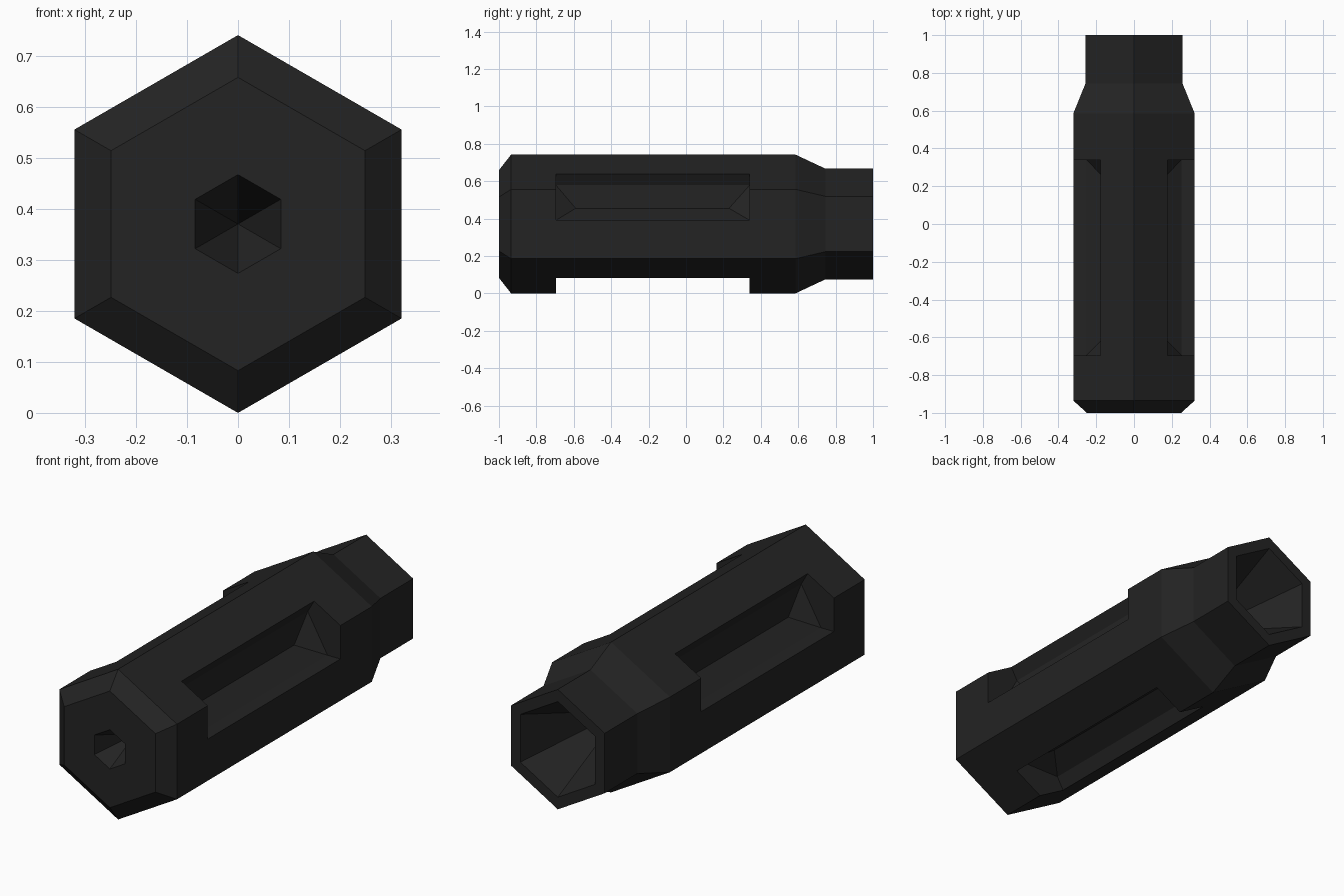
import bpy, bmesh, math
from mathutils import Vector

if "Cube" in bpy.data.objects:
    bpy.data.objects.remove(bpy.data.objects["Cube"])

CZ = 0.371
black = bpy.data.materials.new("matte black")
black.diffuse_color = (0.017, 0.017, 0.017, 1)
black.use_nodes = True
black.node_tree.nodes["Principled BSDF"].inputs["Base Color"].default_value = black.diffuse_color


def finish(bm, name):
    bmesh.ops.recalc_face_normals(bm, faces=bm.faces)
    me = bpy.data.meshes.new(name)
    bm.to_mesh(me)
    bm.free()
    me.materials.append(black)
    ob = bpy.data.objects.new(name, me)
    bpy.context.collection.objects.link(ob)
    return ob


# Hexagonal body: stacked rings, with conical holes at front and back
profile = [(-1, 0.097), (-1, 0.288), (-0.935, 0.371), (0.585, 0.371),
           (0.745, 0.296), (1, 0.296), (1, 0.236)]
bm = bmesh.new()
rings = []
for y, r in profile:
    rings.append([bm.verts.new((r * math.cos(a), y, CZ + r * math.sin(a)))
                  for a in (math.radians(30 + 60 * i) for i in range(6))])
front_tip = bm.verts.new((0, -0.8, CZ))
back_tip = bm.verts.new((0, 0.5, CZ))
for i in range(6):
    j = (i + 1) % 6
    for a, b in zip(rings, rings[1:]):
        bm.faces.new((a[i], a[j], b[j], b[i]))
    bm.faces.new((rings[0][i], rings[0][j], front_tip))
    bm.faces.new((rings[-1][i], rings[-1][j], back_tip))
body = finish(bm, "hex_body")


# Three corner grooves with inward V floors and sloped ends
def groove_cutter(angle):
    c, s = math.cos(angle), math.sin(angle)
    bm = bmesh.new()

    def add(u, w, y):  # u outwards along the corner, w sideways
        bm.verts.new(Vector((u * c - w * s, y, CZ + u * s + w * c)))

    lip = 0.371 - 0.083 - 0.0606
    for y in (-0.695, 0.34):
        for side in (-1, 1):
            add(lip, side * 0.108, y)
            add(lip + 0.2, side * (0.108 + 0.2 * math.tan(math.radians(30))), y)
    for y in (-0.59, 0.23):
        add(0.168, 0, y)
    bmesh.ops.convex_hull(bm, input=bm.verts)
    return finish(bm, "groove_cutter")


cutters = [groove_cutter(math.radians(a)) for a in (30, 150, 270)]
for cut in cutters:
    cut.hide_render = True
    m = body.modifiers.new("groove", 'BOOLEAN')
    m.operation = 'DIFFERENCE'
    m.solver = 'EXACT'
    m.object = cut
bpy.context.view_layer.update()
dg = bpy.context.evaluated_depsgraph_get()
carved = bpy.data.meshes.new_from_object(body.evaluated_get(dg))
body.modifiers.clear()
body.data = carved
carved.materials.clear()
carved.materials.append(black)
for p in carved.polygons:
    p.material_index = 0
for cut in cutters:
    bpy.data.objects.remove(cut)
